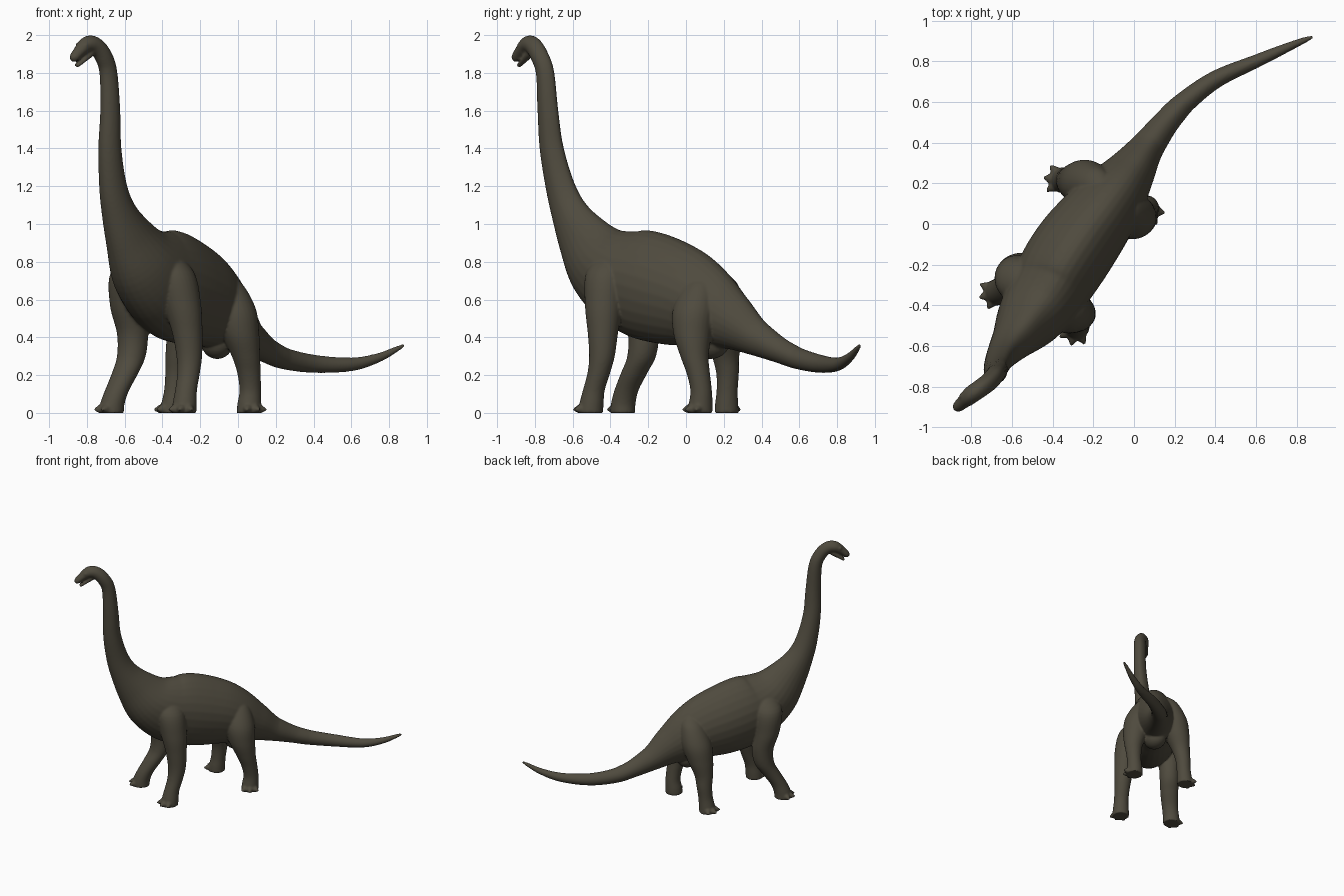
import bpy, bmesh, math
from mathutils import Vector, Matrix

skin = bpy.data.materials.new("dark olive brown skin")
skin.diffuse_color = (0.078, 0.069, 0.048, 1)
bm = bmesh.new()


def spline(pts, steps=6):
    """Catmull-Rom through tuples (position and radii together)."""
    p = [pts[0]] + list(pts) + [pts[-1]]
    out = []
    for i in range(1, len(p) - 2):
        for k in range(steps):
            t = k / steps
            out.append([0.5 * (2 * b + (c - a) * t + (2 * a - 5 * b + 4 * c - d) * t * t
                               + (3 * b - a - 3 * c + d) * t ** 3)
                        for a, b, c, d in zip(*p[i - 1:i + 3])])
    out.append(list(pts[-1]))
    return out


def loft(pts, side=None, pinch=0.0, sides=28):
    """Closed tube; pts are x, y, z, half width, half height. No side = level rings."""
    path = spline(pts)
    rings = []
    for i, q in enumerate(path):
        c = Vector(q[:3])
        if side is None:
            s, u = Vector((1, 0, 0)), Vector((0, 1, 0))
        else:
            t = (Vector(path[min(i + 1, len(path) - 1)][:3]) - Vector(path[max(i - 1, 0)][:3])).normalized()
            s = (side - t * side.dot(t)).normalized()
            u = s.cross(t)
        ring = []
        for k in range(sides):
            a = 2 * math.pi * k / sides
            w = q[3] * (1 - pinch * max(0, math.sin(a)) ** 2)
            ring.append(bm.verts.new(c + s * w * math.cos(a) + u * q[4] * math.sin(a)))
        rings.append(ring)
    faces = [bm.faces.new(rings[0]), bm.faces.new(rings[-1][::-1])]
    for r0, r1 in zip(rings, rings[1:]):
        for k in range(sides):
            j = (k + 1) % sides
            faces.append(bm.faces.new((r0[j], r0[k], r1[k], r1[j])))
    bmesh.ops.recalc_face_normals(bm, faces=faces)


def blob(c, r):
    bmesh.ops.create_uvsphere(bm, u_segments=20, v_segments=12, radius=1,
                              matrix=Matrix.Translation(c) @ Matrix.Diagonal((*r, 1)))


ACROSS = Vector((0.77, -0.64, 0))

# head, neck, trunk and tail along one spine
loft([(-.880, -.912, 1.868, .012, .012), (-.870, -.902, 1.880, .026, .024), (-.840, -.876, 1.915, .034, .032),
      (-.800, -.840, 1.950, .044, .044), (-.755, -.808, 1.943, .045, .048), (-.712, -.775, 1.89, .046, .050),
      (-.685, -.745, 1.80, .046, .052), (-.675, -.730, 1.60, .050, .060), (-.677, -.710, 1.40, .058, .069),
      (-.660, -.665, 1.20, .068, .085), (-.628, -.615, 1.06, .085, .108), (-.575, -.545, .93, .115, .155),
      (-.505, -.450, .80, .165, .215), (-.430, -.340, .72, .190, .262), (-.360, -.220, .68, .205, .290),
      (-.280, -.100, .645, .205, .285), (-.190, .020, .605, .190, .260), (-.100, .140, .545, .165, .215),
      (-.020, .250, .480, .125, .155), (.060, .370, .400, .086, .100), (.150, .490, .335, .066, .070),
      (.240, .590, .290, .055, .058)], ACROSS, 0.22)
loft([(.06, .37, .40, .084, .098), (.15, .49, .335, .066, .070), (.24, .59, .29, .055, .058),
      (.40, .71, .26, .044, .048), (.60, .80, .257, .033, .036), (.74, .862, .291, .024, .025),
      (.84, .905, .338, .015, .015), (.88, .92, .36, .008, .008)], ACROSS, 0.15)

# lower jaw, brow and nose bumps
loft([(-.785, -.825, 1.905, .030, .022), (-.825, -.860, 1.865, .024, .014),
      (-.855, -.887, 1.836, .017, .010)], ACROSS)
for s in (-1, 1):
    blob(Vector((-.825, -.862, 1.947)) + ACROSS * 0.026 * s, (.016, .016, .014))
    blob(Vector((-.866, -.898, 1.898)) + ACROSS * 0.012 * s, (.012, .012, .010))

# pelvis bulge under the tail base
blob((-.11, .13, .37), (.085, .10, .085))


def leg(pts, toe_angle):
    """Leg from foot to hip with three clawed toes; pts are x, y, z, radius."""
    loft([(*p, p[3]) for p in pts])
    x, y = pts[0][:2]
    for off in (-42, 0, 42):
        a = math.radians(toe_angle + off)
        d = Vector((math.cos(a), math.sin(a), 0))
        base = Vector((x, y, 0.028))
        tip = [(.035, .030, .026), (.065, .024, .023), (.083, .014, .013), (.098, .006, .005)]
        loft([(*(base + d * r - Vector((0, 0, r * .12))), w, h) for r, w, h in tip],
             Vector((-d.y, d.x, 0)), sides=12)


# front right, front left, hind right, hind left
leg([(-.285, -.505, 0, .066), (-.282, -.500, .05, .064), (-.275, -.488, .12, .058), (-.262, -.462, .21, .060),
     (-.258, -.445, .30, .068), (-.268, -.440, .42, .080), (-.295, -.435, .57, .100),
     (-.340, -.420, .74, .110), (-.390, -.390, .85, .060)], -105)
leg([(-.670, -.335, 0, .066), (-.665, -.332, .05, .065), (-.640, -.315, .12, .064), (-.598, -.275, .21, .070),
     (-.565, -.235, .30, .076), (-.558, -.225, .42, .083), (-.578, -.250, .57, .100),
     (-.565, -.280, .74, .110), (-.500, -.320, .85, .060)], 197)
leg([(.058, .075, 0, .066), (.060, .078, .05, .063), (.065, .080, .12, .057), (.058, .065, .21, .062),
     (.042, .045, .30, .075), (.010, .035, .42, .102), (-.020, .045, .55, .115),
     (-.060, .075, .68, .085), (-.100, .090, .74, .040)], -55)
leg([(-.350, .215, 0, .064), (-.345, .215, .05, .061), (-.335, .218, .12, .056), (-.325, .220, .21, .060),
     (-.312, .210, .30, .072), (-.275, .205, .42, .100), (-.235, .200, .55, .115),
     (-.190, .190, .68, .085), (-.160, .170, .74, .040)], 172)

# fuse all the parts into one smooth skin
me = bpy.data.meshes.new("long_necked_dinosaur")
bm.to_mesh(me)
bm.free()
me.materials.append(skin)
ob = bpy.data.objects.new("long_necked_dinosaur", me)
bpy.context.collection.objects.link(ob)
rm = ob.modifiers.new("fuse", 'REMESH')
rm.mode = 'VOXEL'
rm.voxel_size = 0.0075
rm.use_smooth_shade = True
sm = ob.modifiers.new("soften", 'SMOOTH')
sm.factor = 0.5
sm.iterations = 5
